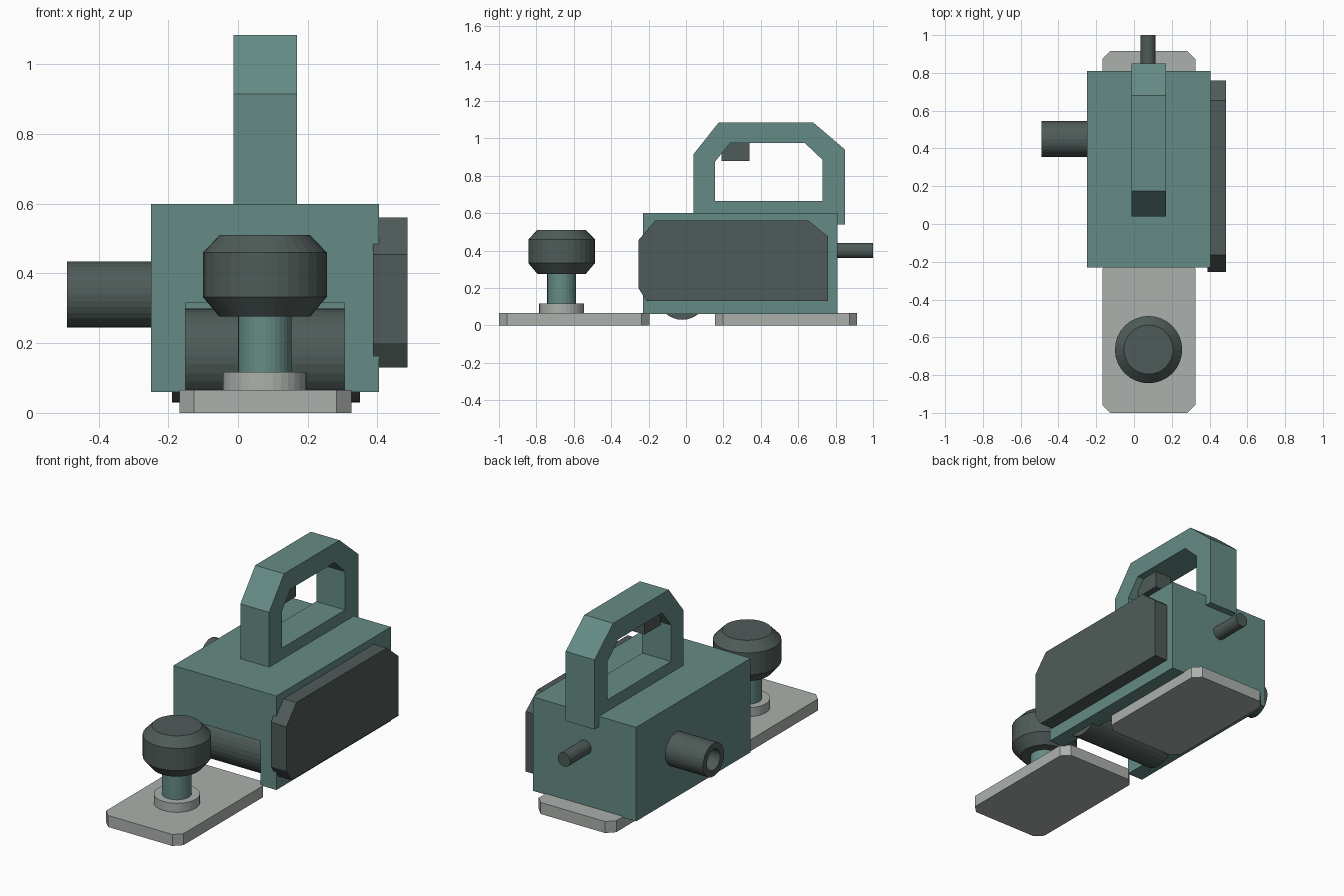
import bpy, bmesh, math
from mathutils import Vector, Matrix

cube = bpy.data.objects.get("Cube")
if cube:
    bpy.data.objects.remove(cube, do_unlink=True)


def material(name, rgb):
    m = bpy.data.materials.new(name)
    m.use_nodes = True
    m.diffuse_color = (*rgb, 1)
    m.node_tree.nodes["Principled BSDF"].inputs["Base Color"].default_value = (*rgb, 1)
    return m


TEAL = material("muted teal", (0.13, 0.26, 0.235))
DARK = material("dark grey green", (0.078, 0.105, 0.098))
METAL = material("pale metal", (0.41, 0.44, 0.415))


def finish(bm, name, mat):
    bmesh.ops.recalc_face_normals(bm, faces=bm.faces)
    mesh = bpy.data.meshes.new(name)
    bm.to_mesh(mesh)
    bm.free()
    mesh.materials.append(mat)
    ob = bpy.data.objects.new(name, mesh)
    bpy.context.scene.collection.objects.link(ob)
    return ob


def prism(name, points, start, depth, mat):
    """Extrude a closed outline of 3D points along depth."""
    bm = bmesh.new()
    face = bm.faces.new([bm.verts.new(Vector(p) + Vector(start)) for p in points])
    out = bmesh.ops.extrude_face_region(bm, geom=[face], use_keep_orig=True)
    moved = [v for v in out["geom"] if isinstance(v, bmesh.types.BMVert)]
    bmesh.ops.translate(bm, verts=moved, vec=depth)
    return finish(bm, name, mat)


def side_prism(name, yz, x0, x1, mat):
    return prism(name, [(0, y, z) for y, z in yz], (x0, 0, 0), (x1 - x0, 0, 0), mat)


def box(name, x, y, z, mat):
    yz = [(y[0], z[0]), (y[1], z[0]), (y[1], z[1]), (y[0], z[1])]
    return side_prism(name, yz, x[0], x[1], mat)


def lathe(name, profile, origin, axis, mat, sides=32, closed=False):
    """Revolve (radius, height) points about an axis through origin."""
    bm = bmesh.new()
    vs = [bm.verts.new((r, 0, h)) for r, h in profile]
    edges = [bm.edges.new(pair) for pair in zip(vs, vs[1:])]
    if closed:
        edges.append(bm.edges.new((vs[-1], vs[0])))
    bmesh.ops.spin(bm, geom=vs + edges, cent=(0, 0, 0), axis=(0, 0, 1),
                   angle=math.tau, steps=sides)
    bmesh.ops.remove_doubles(bm, verts=bm.verts, dist=0.0005)
    if not closed:
        bmesh.ops.holes_fill(bm, edges=[e for e in bm.edges if e.is_boundary], sides=0)
    turn = Vector(axis).to_track_quat('Z', 'Y').to_matrix().to_4x4()
    bm.transform(Matrix.Translation(origin) @ turn)
    return finish(bm, name, mat)


def cylinder(name, radius, length, origin, axis, mat, sides=32):
    return lathe(name, [(radius, 0), (radius, length)], origin, axis, mat, sides)


def cut(target, cutter):
    mod = target.modifiers.new("opening", 'BOOLEAN')
    mod.operation = 'DIFFERENCE'
    mod.solver = 'EXACT'
    mod.object = cutter
    cutter.hide_render = True
    cutter.hide_set(True)


# Main housing with the cutter chamber open at the front and below
body = box("body", (-0.25, 0.405), (-0.23, 0.81), (0.06, 0.6), TEAL)
cut(body, box("chamber_cutter", (-0.15, 0.305), (-0.4, 0.15), (-0.1, 0.315), TEAL))
cylinder("blade_drum", 0.135, 0.54, (-0.19, -0.02, 0.165), (1, 0, 0), DARK)

# Top handle
handle = side_prism("handle", [(0.04, 0.56), (0.04, 0.915), (0.175, 1.085), (0.68, 1.085),
                               (0.85, 0.94), (0.85, 0.54), (0.77, 0.54)],
                    -0.013, 0.17, TEAL)
cut(handle, side_prism("handle_cutter", [(0.155, 0.665), (0.155, 0.875), (0.235, 0.975),
                                         (0.635, 0.975), (0.73, 0.885), (0.73, 0.665)],
                       -0.2, 0.4, TEAL))
box("trigger", (0.025, 0.13), (0.19, 0.34), (0.88, 1.0), DARK)

# Belt cover on the left side of the model
side_prism("belt_cover", [(-0.255, 0.455), (-0.165, 0.56), (0.655, 0.56), (0.76, 0.475),
                          (0.76, 0.13), (-0.21, 0.13), (-0.255, 0.2)], 0.388, 0.487, DARK)

# Hollow dust outlet and rear cable stub
lathe("dust_outlet", [(0.095, 0), (0.095, 0.25), (0.06, 0.25), (0.06, 0)],
      (-0.24, 0.45, 0.34), (-1, 0, 0), DARK, closed=True)
cylinder("cable_stub", 0.04, 0.2, (0.075, 0.8, 0.4), (0, 1, 0), DARK, 24)

# Sole plates with clipped corners
for name, y0, y1 in (("front_sole", -1.0, -0.195), ("rear_sole", 0.155, 0.915)):
    x0, x1, c = -0.168, 0.325, 0.042
    outline = [(x0 + c, y0), (x1 - c, y0), (x1, y0 + c), (x1, y1 - c),
               (x1 - c, y1), (x0 + c, y1), (x0, y1 - c), (x0, y0 + c)]
    prism(name, [(x, y, 0) for x, y in outline], (0, 0, 0), (0, 0, 0.066), METAL)

# Front depth knob
knob_at, up = (0.077, -0.665, 0), (0, 0, 1)
lathe("knob_collar", [(0.12, 0.06), (0.12, 0.118)], knob_at, up, METAL)
lathe("knob_stem", [(0.077, 0.11), (0.077, 0.3)], knob_at, up, TEAL)
lathe("knob", [(0.13, 0.276), (0.178, 0.333), (0.178, 0.46), (0.13, 0.51)],
      knob_at, up, DARK)
